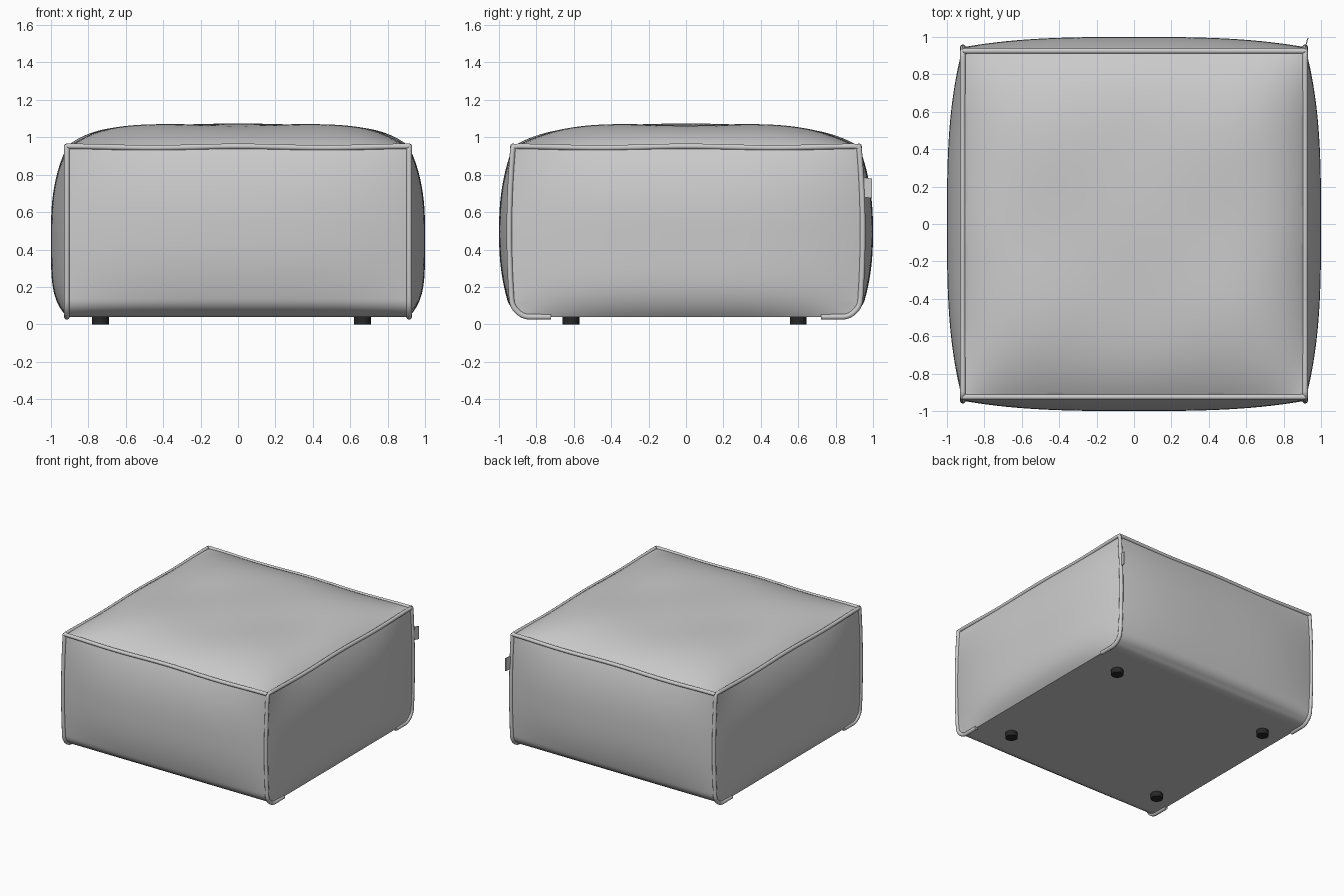
import bpy, bmesh, math
from mathutils import Vector

if "Cube" in bpy.data.objects:
    bpy.data.objects.remove(bpy.data.objects["Cube"])

HX, HY, Z0, Z1, R = 0.915, 0.925, 0.04, 0.95, 0.09


def surface(u, v, w):
    """Map a point of the unit cube to the stuffed cushion surface."""
    x, y = u * HX, v * HY
    z = Z0 + (w + 1) / 2 * (Z1 - Z0)
    # rounded lower front and back edges
    dy, dz = abs(y) - (HY - R), (Z0 + R) - z
    if dy > 0 and dz > 0:
        k = max(dy, dz) / math.hypot(dy, dz)
        y = math.copysign(HY - R + dy * k, y)
        z = Z0 + R - dz * k
    y += 0.02 * v * (1 - w * w)
    # bulging panels
    if abs(u) > 0.9999:
        p = 2.5 if w > 0 else 5
        x += 0.085 * u * (1 - abs(v) ** 3) * (1 - abs(w) ** p)
    if abs(v) > 0.9999:
        y += 0.055 * v * (1 - abs(u) ** 3) * (1 - abs(w) ** 2.5)
    if w > 0.9999:
        z += 0.122 * (1 - abs(u) ** 6) * (1 - abs(v) ** 4.5)
        # slightly wavy top seam
        z += 0.004 * math.cos(2 * math.pi * u) * math.cos(2 * math.pi * v) - 0.002
    return Vector((x, y, z))


def add_mesh(name, bm):
    mesh = bpy.data.meshes.new(name)
    bm.to_mesh(mesh)
    bm.free()
    ob = bpy.data.objects.new(name, mesh)
    bpy.context.collection.objects.link(ob)
    return ob


def smooth(ob, degrees):
    bpy.ops.object.select_all(action='DESELECT')
    ob.select_set(True)
    bpy.context.view_layer.objects.active = ob
    bpy.ops.object.shade_smooth_by_angle(angle=math.radians(degrees))


def line(a, b, n=60):
    return [Vector(a).lerp(Vector(b), i / n) for i in range(n + 1)]


def add_piping(name, params):
    cu = bpy.data.curves.new(name, 'CURVE')
    cu.dimensions = '3D'
    cu.bevel_depth = 0.015
    cu.bevel_resolution = 3
    cu.use_fill_caps = True
    sp = cu.splines.new('POLY')
    sp.points.add(len(params) - 1)
    for pt, q in zip(sp.points, params):
        pt.co = (*surface(*q), 1)
    sp.use_smooth = True
    ob = bpy.data.objects.new(name, cu)
    bpy.context.collection.objects.link(ob)


# cushion body
bm = bmesh.new()
bmesh.ops.create_cube(bm, size=2)
bmesh.ops.subdivide_edges(bm, edges=bm.edges[:], cuts=63, use_grid_fill=True)
for vert in bm.verts:
    vert.co = surface(*vert.co)
smooth(add_mesh("cushion_body", bm), 30)

# piping around each side panel, tucked under at the bottom
for s, side in ((-1, "left"), (1, "right")):
    corners = [(s, -0.78, -1), (s, -1, -1), (s, -1, 1), (s, 1, 1), (s, 1, -1), (s, 0.78, -1)]
    path = []
    for a, b in zip(corners, corners[1:]):
        path += line(a, b)[(1 if path else 0):]
    add_piping(side + "_piping", path)

# piping along the top front and back edges
for s, side in ((-1, "front"), (1, "back")):
    add_piping(side + "_top_piping", line((-1, s, 1), (1, s, 1)))

# small fabric tag in the back right seam
bm = bmesh.new()
bmesh.ops.create_cube(bm, size=1)
for vert in bm.verts:
    c = vert.co
    out = c.y + 0.5
    vert.co = (0.912 + 0.018 * out + 0.006 * c.x, 0.93 + 0.065 * out,
               0.735 + 0.105 * c.z - 0.008 * out)
add_mesh("fabric_tag", bm)

# dark feet
dark = bpy.data.materials.new("dark_rubber")
dark.diffuse_color = (0.02, 0.02, 0.02, 1)
dark.use_nodes = True
dark.node_tree.nodes["Principled BSDF"].inputs["Base Color"].default_value = dark.diffuse_color
for x, xn in ((-0.735, "left"), (0.665, "right")):
    for y, yn in ((-0.615, "front"), (0.6, "back")):
        bm = bmesh.new()
        bmesh.ops.create_cone(bm, cap_ends=True, segments=24, radius1=0.045,
                              radius2=0.045, depth=0.05)
        bmesh.ops.translate(bm, verts=bm.verts[:], vec=(x, y, 0.025))
        foot = add_mesh(f"{yn}_{xn}_foot", bm)
        foot.data.materials.append(dark)
        smooth(foot, 30)
